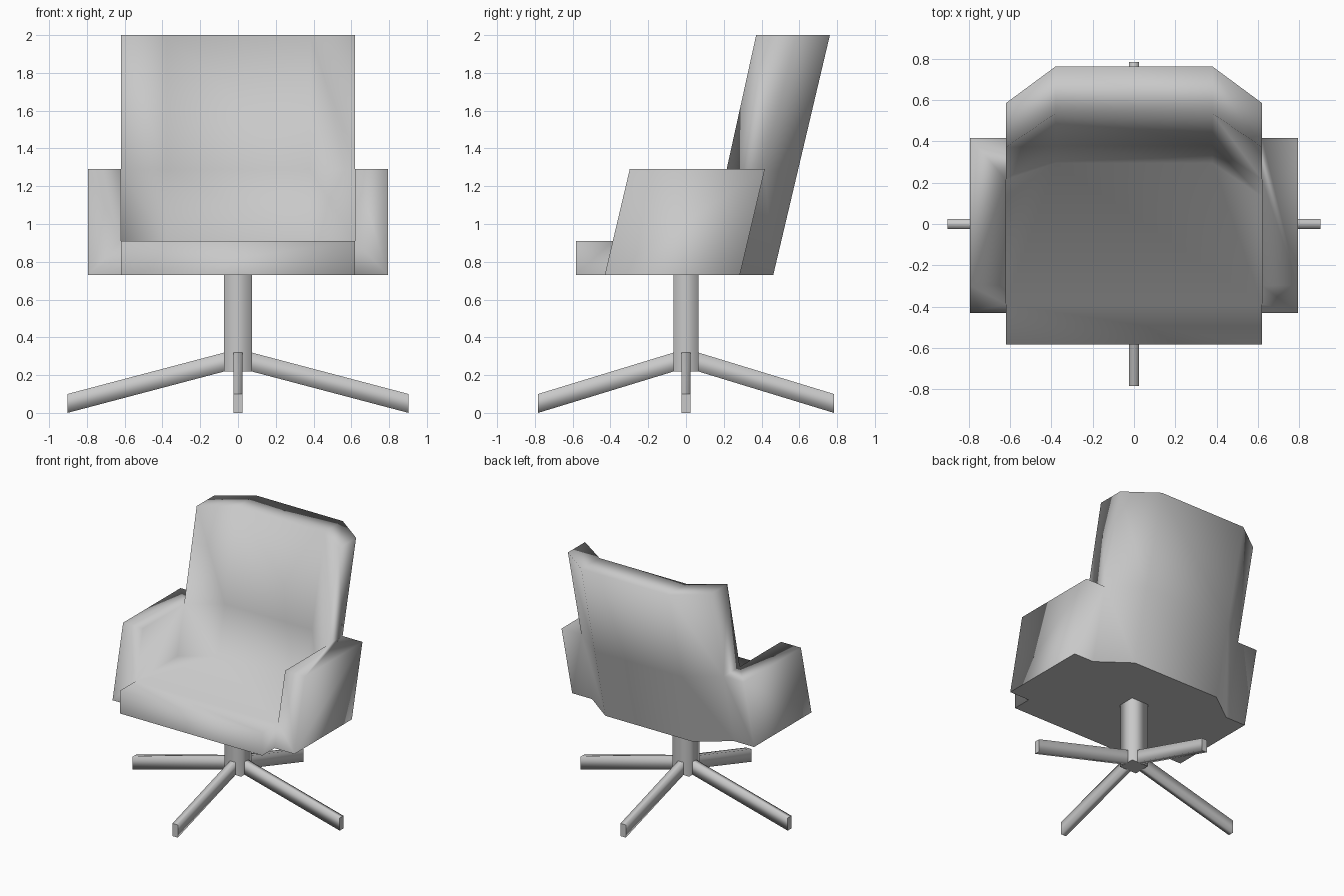
import bpy
import bmesh
from mathutils import Vector

cube = bpy.data.objects.get("Cube")
if cube:
    bpy.data.objects.remove(cube, do_unlink=True)

# One plain grey for the whole chair
grey = bpy.data.materials.new("plain_grey")
grey.use_nodes = True
colour = (0.58, 0.58, 0.58, 1)
grey.diffuse_color = colour
grey.node_tree.nodes["Principled BSDF"].inputs["Base Color"].default_value = colour


def build(name, smooth_faces, flat_faces):
    """Join faces, given as lists of points, into one object."""
    bm = bmesh.new()
    for faces, smooth in ((smooth_faces, True), (flat_faces, False)):
        for points in faces:
            bm.faces.new([bm.verts.new(p) for p in points]).smooth = smooth
    bmesh.ops.remove_doubles(bm, verts=bm.verts, dist=0.0005)
    bmesh.ops.recalc_face_normals(bm, faces=bm.faces)
    mesh = bpy.data.meshes.new(name)
    bm.to_mesh(mesh)
    bm.free()
    mesh.materials.append(grey)
    obj = bpy.data.objects.new(name, mesh)
    bpy.context.collection.objects.link(obj)


def prism(name, lower, upper):
    """Join two matching outlines with smooth sides and flat caps."""
    n = len(lower)
    sides = [[lower[i], lower[(i + 1) % n], upper[(i + 1) % n], upper[i]] for i in range(n)]
    build(name, sides, [lower, upper])


BASE, SEAT, ARM, TOP = 0.73, 0.91, 1.29, 2.0
LEAN = 0.236  # backward slope of the backrest and arms
HALF, BEND, WIDE = 0.62, 0.38, 0.793
FRONT, ARM_FRONT, REAR, REAR_MID = -0.583, -0.43, 0.285, 0.462


def lean(x, y, z, slope=LEAN):
    """Point at height z on a leaning edge that has depth y at the base."""
    return (x, y + slope * (z - BASE), z)


def span(side, middle, z, slope=LEAN):
    """Four points across the width of the bent backrest."""
    return [lean(x, y, z, slope) for x, y in
            ((-HALF, side), (-BEND, middle), (BEND, middle), (HALF, side))]


def strips(a, b):
    return [[a[i], a[i + 1], b[i + 1], b[i]] for i in range(len(a) - 1)]


# Backrest: rows of points up the outside and the inside
outer = [span(REAR, REAR_MID, z) for z in (BASE, ARM, TOP)]
inner = [span(0.092, 0.255, z, 0.22) for z in (SEAT, ARM, TOP)]
rows = outer + inner[::-1]
smooth = [face for a, b in zip(rows, rows[1:]) for face in strips(a, b)]

# Seat cushion front, top and underside
front_low = [(-HALF, FRONT, BASE), (HALF, FRONT, BASE)]
front_top = [(-HALF, FRONT, SEAT), (HALF, FRONT, SEAT)]
arm_low = [lean(x, ARM_FRONT, BASE) for x in (-HALF, HALF)]
arm_seat = [lean(x, ARM_FRONT, SEAT) for x in (-HALF, HALF)]
smooth += strips(front_low, front_top)
smooth.append(front_top + [arm_seat[1]] + inner[0][::-1] + [arm_seat[0]])
flat = [front_low + [arm_low[1]] + outer[0][::-1] + [arm_low[0]]]

# Arms growing out of the shell on both sides
for i, s in ((0, -1), (-1, 1)):
    low_rear, mid_rear, top_rear = (row[i] for row in outer)
    seat_in, mid_in, top_in = (row[i] for row in inner)
    tip_in = lean(s * HALF, ARM_FRONT, ARM)
    tip_out, toe_out = (lean(s * WIDE, ARM_FRONT, z) for z in (ARM, BASE))
    heel_top, heel_low = (lean(s * WIDE, REAR, z) for z in (ARM, BASE))
    smooth += [
        [front_low[i], arm_low[i], arm_seat[i], front_top[i]],
        [arm_low[i], toe_out, tip_out, tip_in, arm_seat[i]],
        [toe_out, heel_low, heel_top, tip_out],
        [heel_low, low_rear, mid_rear, heel_top],
        [tip_in, tip_out, heel_top, mid_rear, mid_in],
        [arm_seat[i], tip_in, mid_in, seat_in],
        [mid_rear, top_rear, top_in, mid_in],
    ]
    flat.append([arm_low[i], toe_out, heel_low, low_rear])
build("seat_shell", smooth, flat)

# Square pedestal post
corners = [(-0.073, -0.066), (0.073, -0.066), (0.073, 0.066), (-0.073, 0.066)]
prism("post", [(x, y, 0.22) for x, y in corners], [(x, y, BASE) for x, y in corners])


def leg(name, direction, start, reach):
    """Sloping bar from the post to the floor."""
    d = Vector(direction)
    across = Vector((-d.y, d.x, 0)) * 0.023

    def end(distance, low, high):
        return [d * distance + across * s + Vector((0, 0, z))
                for s, z in ((-1, low), (1, low), (1, high), (-1, high))]

    prism(name, end(start, 0.22, 0.32), end(reach, 0.0, 0.1))


# Four crossed legs
for name, direction, start, reach in (
        ("left_leg", (1, 0, 0), 0.07, 0.903), ("right_leg", (-1, 0, 0), 0.07, 0.903),
        ("front_leg", (0, -1, 0), 0.063, 0.783), ("back_leg", (0, 1, 0), 0.063, 0.783)):
    leg(name, direction, start, reach)
